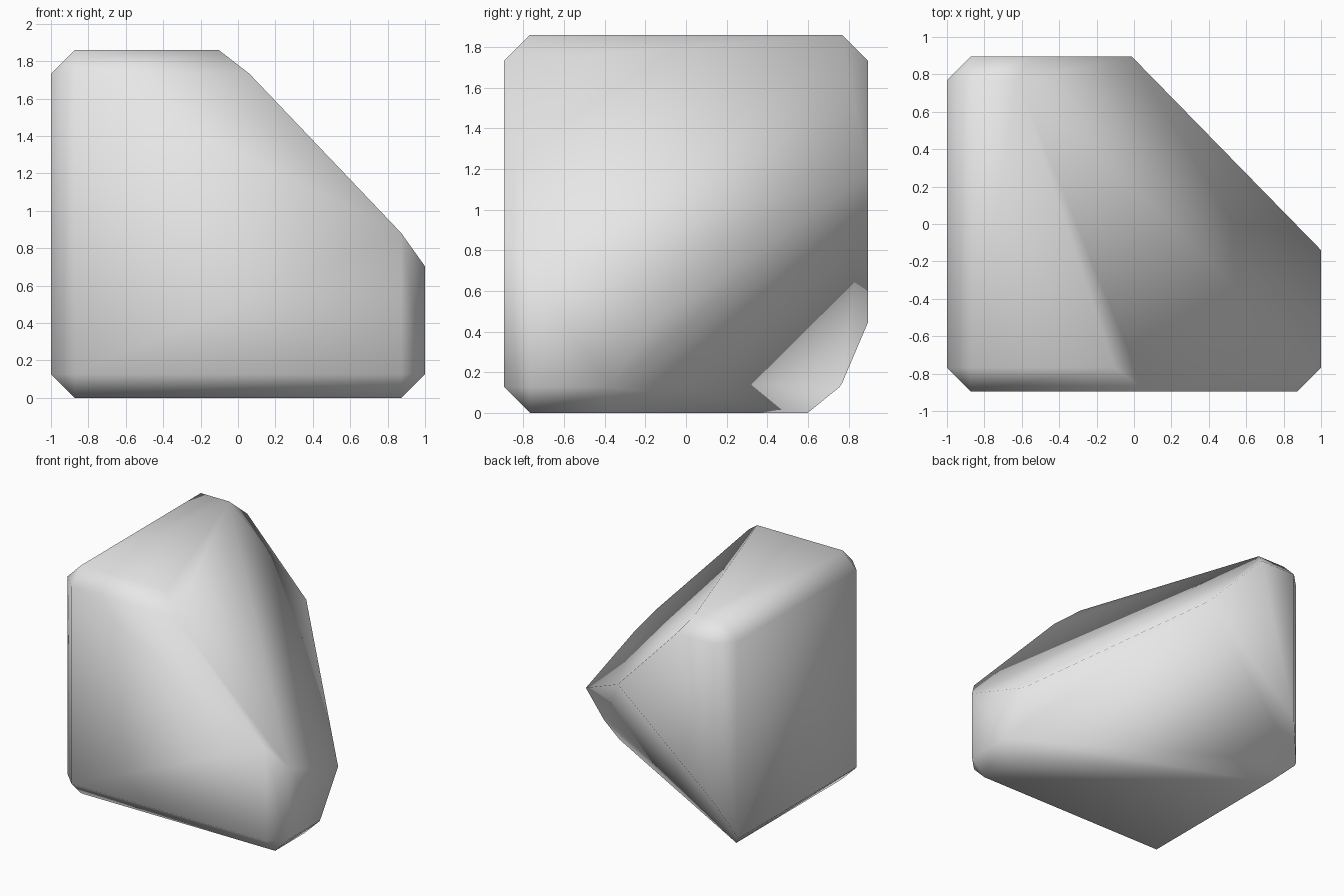
import bpy, bmesh
from mathutils import Vector

if "Cube" in bpy.data.objects:
    bpy.data.objects.remove(bpy.data.objects["Cube"])

SIZE = Vector((2.0, 1.79, 1.86))

# Block with chamfered edges
bm = bmesh.new()
bmesh.ops.create_cube(bm, size=1.0)
for v in bm.verts:
    v.co = Vector((v.co.x * SIZE.x, v.co.y * SIZE.y, (v.co.z + 0.5) * SIZE.z))
bmesh.ops.bevel(bm, geom=list(bm.edges), offset=0.127, offset_type='OFFSET',
                segments=1, profile=0.5, affect='EDGES')


# Slice off everything beyond a plane (n . p = d) and cap the cut
def slice_off(n, d):
    n = Vector(n)
    cut = bmesh.ops.bisect_plane(bm, geom=bm.verts[:] + bm.edges[:] + bm.faces[:],
                                 plane_co=n * (d / n.length_squared), plane_no=n,
                                 clear_outer=True)
    rim = [g for g in cut["geom_cut"] if isinstance(g, bmesh.types.BMEdge)]
    bmesh.ops.contextual_create(bm, geom=rim)


slice_off((1.0, 0.338, 0.953), 1.41)    # sloping upper right face
slice_off((1.0, 1.77, -1.18), 0.187)    # undercut rear face

bmesh.ops.recalc_face_normals(bm, faces=bm.faces[:])
for f in bm.faces:
    f.smooth = True

mesh = bpy.data.meshes.new("rock")
bm.to_mesh(mesh)
bm.free()
rock = bpy.data.objects.new("rock", mesh)
bpy.context.collection.objects.link(rock)

# Single stone grey
stone = bpy.data.materials.new("stone grey")
stone.diffuse_color = (0.8, 0.8, 0.8, 1.0)
stone.use_nodes = True
stone.node_tree.nodes["Principled BSDF"].inputs["Base Color"].default_value = stone.diffuse_color
mesh.materials.append(stone)
